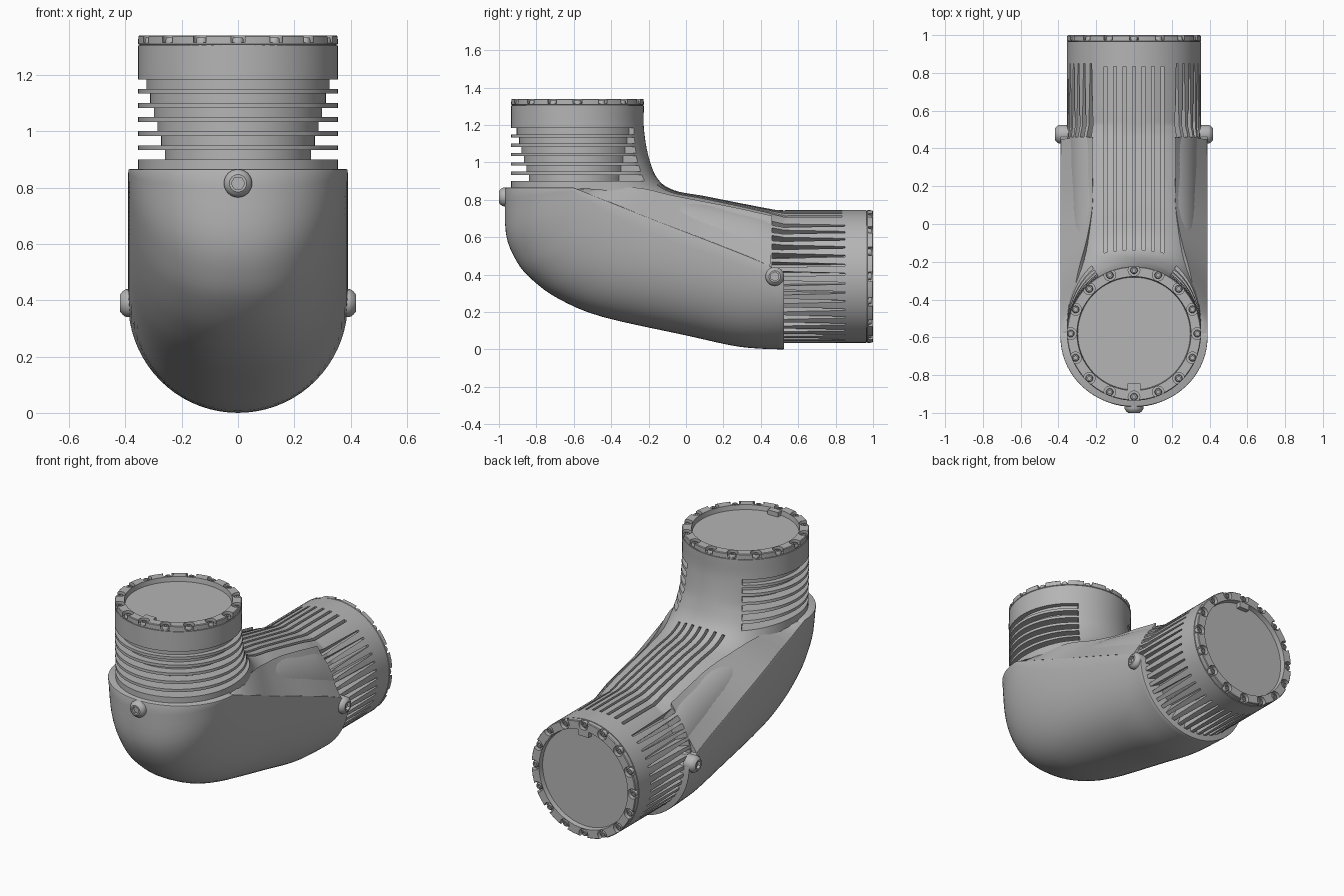
import bpy, bmesh
from math import sin, cos, pi, radians
from mathutils import Vector, Matrix

cube = bpy.data.objects.get("Cube")
if cube:
    bpy.data.objects.remove(cube, do_unlink=True)

metal = bpy.data.materials.new("grey metal")
metal.use_nodes = True
grey = (0.46, 0.46, 0.46, 1)
metal.diffuse_color = grey
metal.node_tree.nodes["Principled BSDF"].inputs["Base Color"].default_value = grey

R = 0.355                      # collar radius
NECK = Vector((0, -0.58, 0))   # upright collar axis
TUBE_Z = 0.39                  # level collar axis height


def loft(name, solids, matrix=Matrix()):
    """Join each list of rings into a capped solid; all solids share one mesh."""
    bm = bmesh.new()
    for rings in solids:
        rows = [[bm.verts.new(matrix @ Vector(p)) for p in ring] for ring in rings]
        n = len(rows[0])
        for a, b in zip(rows, rows[1:]):
            for i in range(n):
                j = (i + 1) % n
                bm.faces.new((a[i], a[j], b[j], b[i]))
        bm.faces.new(rows[0][::-1])
        bm.faces.new(rows[-1])
    bmesh.ops.recalc_face_normals(bm, faces=bm.faces[:])
    mesh = bpy.data.meshes.new(name)
    bm.to_mesh(mesh)
    bm.free()
    mesh.materials.append(metal)
    ob = bpy.data.objects.new(name, mesh)
    bpy.context.collection.objects.link(ob)
    return ob


def activate(ob):
    bpy.ops.object.select_all(action='DESELECT')
    ob.select_set(True)
    bpy.context.view_layer.objects.active = ob


def finish(ob, angle=35):
    activate(ob)
    bpy.ops.object.shade_smooth_by_angle(angle=radians(angle))


def carve(ob, cutter):
    activate(ob)
    mod = ob.modifiers.new("cut", 'BOOLEAN')
    mod.operation, mod.solver, mod.object = 'DIFFERENCE', 'EXACT', cutter
    bpy.ops.object.modifier_apply(modifier=mod.name)
    bpy.data.objects.remove(cutter, do_unlink=True)


def circle(r, z, n=64, centre=(0, 0)):
    return [(centre[0] + r * cos(2 * pi * i / n), centre[1] + r * sin(2 * pi * i / n), z)
            for i in range(n)]


def smooth_path(points, steps=6):
    """Catmull-Rom interpolation of equal-length tuples."""
    pts = [Vector(p) for p in points]
    pts = [2 * pts[0] - pts[1]] + pts + [2 * pts[-1] - pts[-2]]
    out = []
    for a, b, c, d in zip(pts, pts[1:], pts[2:], pts[3:]):
        for k in range(steps):
            t = k / steps
            out.append(0.5 * (2 * b + (c - a) * t + (2 * a - 5 * b + 4 * c - d) * t ** 2
                              + (3 * b - a - 3 * c + d) * t ** 3))
    return out + [pts[-2]]


def rounded(a, squareness):
    """Cosine and sine of a superellipse."""
    c, d = cos(a), sin(a)
    p = 2 / squareness
    return max(c, 0) ** p, abs(d) ** p * (1 if d > 0 else -1)


# Elbow body: outer y, z and inner y, z of each station
stations = smooth_path([
    (-.935, 1.305, -.225, 1.305), (-.935, 1.18, -.225, 1.18), (-.935, .9, -.2, 1.03),
    (-.93, .7, -.15, .91), (-.86, .48, -.06, .85), (-.68, .31, .1, .82),
    (-.4, .21, .25, .79), (0, .12, .43, .755), (.4, .04, .5, .745),
    (.55, .035, .6, .745), (.965, .035, .965, .745)])


def body_ring(s, squareness):
    mid = Vector((0, (s[0] + s[2]) / 2, (s[1] + s[3]) / 2))
    axis = Vector((0, s[2], s[3])) - mid
    ring = []
    for i in range(72):
        a = 2 * pi * i / 72
        # flatter on the inside of the bend
        c, d = rounded(a, squareness) if cos(a) > 0 else (cos(a), sin(a))
        ring.append(mid + axis * c + Vector((R * d, 0, 0)))
    return ring


last = len(stations) - 1
body = loft("elbow_body", [[
    body_ring(s, 2 + 0.7 * max(0, sin(pi * (i / last - 0.2) / 0.65)) if 0.2 < i / last < 0.85 else 2)
    for i, s in enumerate(stations)]])

# Cooling slots round the front of the upright collar
slots = []
for k in range(6):
    z0, r0 = 0.9 + 0.05 * k, 0.26 + 0.013 * k
    section = [(r0, z0), (0.5, z0), (0.5, z0 + 0.033), (r0, z0 + 0.033)]
    slots.append([[(r * sin(a), NECK.y - r * cos(a), z) for r, z in section]
                  for a in (radians(-148 + 4 * i) for i in range(75))])
carve(body, loft("neck_slot_cutter", slots))

# Tapering lengthwise slots round the level collar
slots = []
for k in range(36):
    turn = Matrix.Translation((0, 0, TUBE_Z)) @ Matrix.Rotation(radians(40 + 8 * k), 4, 'Y')
    side = [(0.46, 0.27, 0.014), (0.46, 0.45, 0.018), (0.85, 0.45, 0.005), (0.85, 0.335, 0.005)]
    slots.append([[turn @ Vector((x * w, y, z)) for y, z, w in side] for x in (-1, 1)])
carve(body, loft("tube_slot_cutter", slots))

# Long grooves along the inside of the bend
inner = [Vector((0, s[2], s[3])) for s in stations if -0.15 < s[2] < 0.85]
grooves = []
for k in range(-3, 4):
    x = 0.05 * k
    depth = 0.03 + 1.2 * x * x
    rings = []
    for i, p in enumerate(inner):
        tangent = (inner[min(i + 1, len(inner) - 1)] - inner[max(i - 1, 0)]).normalized()
        up = Vector((0, -tangent.z, tangent.y))
        rings.append([p + up * h + Vector((x + w, 0, 0))
                      for h, w in ((-depth, -.008), (-depth, .008), (.03, .008), (.03, -.008))])
    grooves.append(rings)
carve(body, loft("bend_groove_cutter", grooves))
finish(body)

# Sloping shoulders between the shell edge and the flat top: edge y, z then crest x, y, z
shoulder_path = smooth_path([
    (-.58, .855, .35, -.56, .86), (-.38, .777, .3, -.27, .865), (-.2, .704, .25, -.08, .825),
    (0, .628, .22, .1, .79), (.2, .55, .22, .27, .757), (.35, .49, .22, .4, .728),
    (.45, .445, .22, .46, .715)], 4)
shoulders = loft("shoulders", [[
    [(side * .387, y, z), (side * cx, cy, cz), (side * .2, y, z)]
    for y, z, cx, cy, cz in shoulder_path] for side in (1, -1)])
finish(shoulders)

# Outer shell: outer y, z and split-line y, z of each station
shell_path = smooth_path([
    (-.967, .865, -.6, .865), (-.963, .62, -.5, .825), (-.905, .47, -.38, .777),
    (-.82, .37, -.26, .729), (-.68, .27, -.13, .678), (-.45, .175, 0, .628),
    (0, .075, .2, .55), (.25, .02, .35, .49), (.4, .004, .45, .445), (.525, 0, .525, .39)], 4)
rings = []
for i, s in enumerate(shell_path):
    mid = Vector((0, s[2], s[3]))
    out = Vector((0, s[0], s[1])) - mid
    squareness = 2 + 0.35 * sin(pi * i / (len(shell_path) - 1))
    arc = [rounded(radians(-90 + 5 * k), squareness) for k in range(37)]
    rings.append([mid + out * c + Vector((0.39 * d, 0, 0)) for c, d in arc])
shell = loft("outer_shell", [rings])
activate(shell)
bevel = shell.modifiers.new("soft_rim", 'BEVEL')
bevel.width, bevel.segments, bevel.angle_limit = 0.005, 2, radians(50)
bpy.ops.object.modifier_apply(modifier=bevel.name)
finish(shell)


# End caps with a notched rim, sixteen screws and a locating tab
def end_cap(name, matrix):
    profile = [(.35, -.002), (.35, .002), (R, .005), (R, .031), (.351, .035), (.302, .035), (.298, .006)]
    cap = loft(name, [[circle(r, z) for r, z in profile]], matrix)
    spots = [(0.335 * sin(pi * k / 8), 0.335 * cos(pi * k / 8)) for k in range(16)]
    carve(cap, loft("notch_cutter", [[circle(.031, z, 16, c) for z in (.01, .06)] for c in spots], matrix))
    finish(cap)
    screws = loft(name + "_screws", [
        [circle(r, z, 12, c) for r, z in
         ((.02, .006), (.02, .02), (.016, .027), (.009, .027), (.009, .018))] for c in spots], matrix)
    finish(screws)
    loft(name + "_tab", [[[(x, y, z) for x, y in
                           ((-.035, -.305), (.035, -.305), (.035, -.265), (-.035, -.265))]
                          for z in (.003, .034)]], matrix)


end_cap("upper_cap", Matrix.Translation((0, NECK.y, 1.305)))
end_cap("rear_cap", Matrix.Translation((0, 0.965, TUBE_Z)) @ Matrix.Rotation(-pi / 2, 4, 'X'))


# Round-headed bolts with hexagonal sockets
def bolt(name, place, rotation):
    matrix = Matrix.Translation(place) @ rotation
    profile = [(.05, -.04), (.05, .006), (.047, .014), (.04, .023), (.031, .03)]
    head = loft(name, [[circle(r, z, 32) for r, z in profile]], matrix)
    carve(head, loft("socket_cutter", [[circle(.024, z, 6) for z in (.012, .06)]], matrix))
    finish(head)


bolt("front_bolt", (0, -0.97, 0.815), Matrix.Rotation(pi / 2, 4, 'X'))
for name, side in (("left", 1), ("right", -1)):
    bolt(name + "_bolt", (side * 0.388, 0.475, 0.39), Matrix.Rotation(side * pi / 2, 4, 'Y'))
